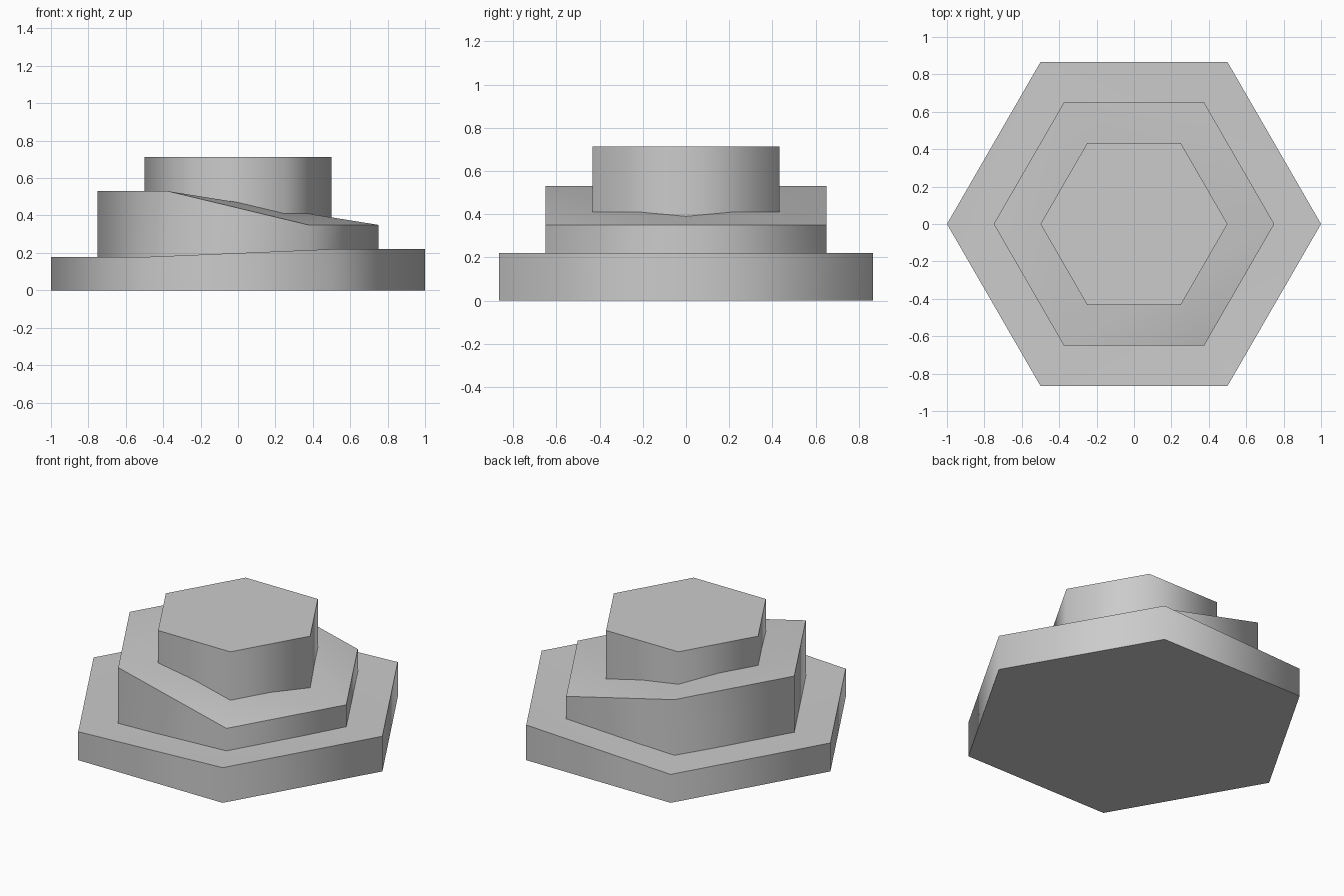
import bpy
import bmesh
from math import sin, cos, radians

if "Cube" in bpy.data.objects:
    bpy.data.objects.remove(bpy.data.objects["Cube"])


def hex_tier(name, radius, bottom, left_top, right_top):
    """Hexagonal block whose top slopes from the left side to the right side."""
    bm = bmesh.new()
    low, high = [], []
    for i in range(6):
        a = radians(60 * i)
        x, y = radius * cos(a), radius * sin(a)
        low.append(bm.verts.new((x, y, bottom)))
        high.append(bm.verts.new((x, y, left_top if i in (2, 3, 4) else right_top)))
    bm.faces.new(low[::-1])
    for i in range(6):
        j = (i + 1) % 6
        bm.faces.new((low[i], low[j], high[j], high[i]))
    # Level tops stay one face; sloped tops fold along lines to the right corner
    if left_top == right_top:
        bm.faces.new(high)
    else:
        for tri in ((0, 1, 2), (0, 2, 4), (0, 4, 5), (2, 3, 4)):
            bm.faces.new([high[k] for k in tri])
    mesh = bpy.data.meshes.new(name)
    bm.to_mesh(mesh)
    bm.free()
    obj = bpy.data.objects.new(name, mesh)
    bpy.context.collection.objects.link(obj)

    # Soft shading round the sides, crisp rims
    bpy.ops.object.select_all(action='DESELECT')
    obj.select_set(True)
    bpy.context.view_layer.objects.active = obj
    bpy.ops.object.shade_smooth_by_angle(angle=radians(70))
    return obj


# Three stacked tiers, each sunk slightly into the one below
hex_tier("base_tier", 1.0, 0.0, 0.178, 0.22)
hex_tier("middle_tier", 0.75, 0.17, 0.53, 0.35)
hex_tier("top_tier", 0.5, 0.34, 0.713, 0.713)
